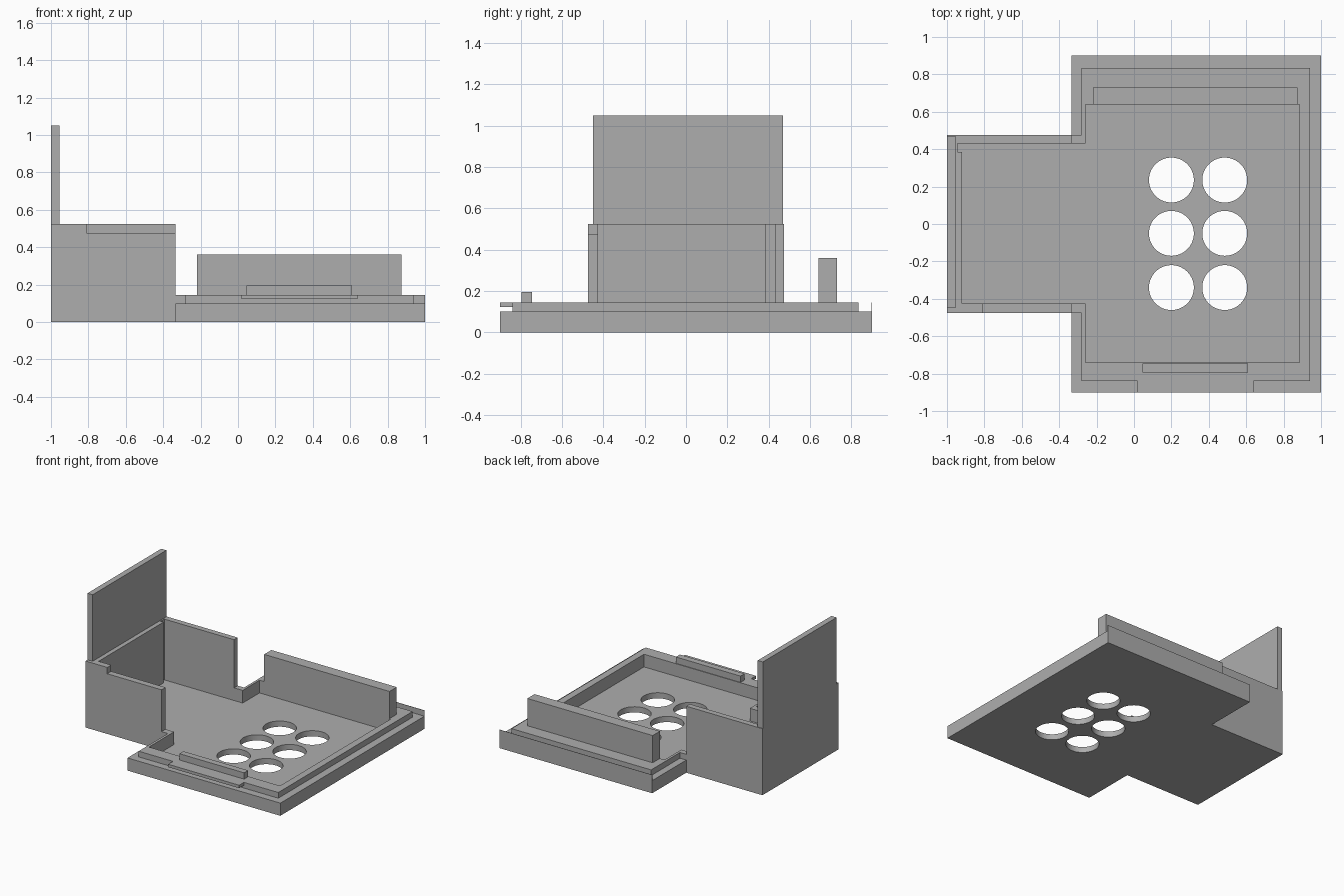
import bpy
import bmesh

cube = bpy.data.objects.get("Cube")
if cube:
    bpy.data.objects.remove(cube, do_unlink=True)

grey = bpy.data.materials.new("mid_grey")
grey.use_nodes = True
colour = (0.42, 0.42, 0.42, 1)
grey.diffuse_color = colour
grey.node_tree.nodes["Principled BSDF"].inputs["Base Color"].default_value = colour


def prism(name, outline, z0, z1):
    """Extrude a flat outline from z0 up to z1."""
    bm = bmesh.new()
    face = bm.faces.new([bm.verts.new((x, y, z0)) for x, y in outline])
    top = bmesh.ops.extrude_face_region(bm, geom=[face])["geom"]
    verts = [v for v in top if isinstance(v, bmesh.types.BMVert)]
    bmesh.ops.translate(bm, verts=verts, vec=(0, 0, z1 - z0))
    bmesh.ops.recalc_face_normals(bm, faces=bm.faces)
    mesh = bpy.data.meshes.new(name)
    bm.to_mesh(mesh)
    bm.free()
    mesh.materials.append(grey)
    obj = bpy.data.objects.new(name, mesh)
    bpy.context.collection.objects.link(obj)
    return obj


def box(name, x0, x1, y0, y1, z0, z1):
    return prism(name, [(x0, y0), (x1, y0), (x1, y1), (x0, y1)], z0, z1)


def tee(main, ext):
    """Outline of a main rectangle with a narrower bay on its -x side."""
    x0, x1, y0, y1 = main
    ex, e0, e1 = ext
    return [(ex, e0), (x0, e0), (x0, y0), (x1, y0),
            (x1, y1), (x0, y1), (x0, e1), (ex, e1)]


def cut(obj, cutters):
    for c in cutters:
        m = obj.modifiers.new("cut", 'BOOLEAN')
        m.operation = 'DIFFERENCE'
        m.solver = 'EXACT'
        m.object = c
    bpy.context.view_layer.update()
    deps = bpy.context.evaluated_depsgraph_get()
    mesh = bpy.data.meshes.new_from_object(obj.evaluated_get(deps))
    obj.modifiers.clear()
    obj.data = mesh


# Tray and raised lip, hollowed by one cavity
LEDGE, LIP, FLOOR = 0.1, 0.145, 0.045
tray = prism("base_tray", tee((-0.335, 1, -0.9, 0.9), (-1, -0.475, 0.475)), 0, LEDGE)
lip = prism("raised_lip", tee((-0.28, 0.94, -0.84, 0.835), (-0.335, -0.475, 0.475)),
            LEDGE, LIP)
cavity = prism("cavity_cutter",
               tee((-0.26, 0.885, -0.74, 0.64), (-0.945, -0.425, 0.43)), FLOOR, 0.3)

# Six round floor holes
holes = []
for x in (0.2, 0.485):
    for y in (0.235, -0.05, -0.34):
        bpy.ops.mesh.primitive_cylinder_add(vertices=64, radius=0.12, depth=0.4,
                                            location=(x, y, 0))
        hole = bpy.context.object
        hole.name = "hole_cutter"
        hole.data.materials.append(grey)
        holes.append(hole)

cut(tray, [cavity] + holes)
cut(lip, [cavity])
for c in [cavity] + holes:
    bpy.data.objects.remove(c, do_unlink=True)

# Ridges, front tab and thin rear skirt
box("rear_ridge", -0.22, 0.875, 0.64, 0.73, LIP, 0.36)
box("front_ridge", 0.045, 0.61, -0.795, -0.745, LIP, 0.195)
box("front_tab", 0.02, 0.64, -0.9, -0.84, 0.122, LIP)
box("rear_skirt", -0.335, 1, 0.897, 0.9, LEDGE, LIP)

# Bay walls: the front one is stepped
TOP, STEP = 0.525, 0.475
box("bay_end_wall", -1, -0.945, -0.475, 0.475, LEDGE, TOP)
box("bay_end_lining", -0.945, -0.92, -0.425, 0.385, FLOOR, TOP)
box("bay_rear_wall", -0.945, -0.335, 0.43, 0.475, LEDGE, TOP)
box("bay_front_wall", -0.945, -0.335, -0.475, -0.425, LEDGE, STEP)
box("bay_front_wall_step", -0.945, -0.81, -0.475, -0.425, STEP, TOP)

# Tall upright panel
box("upright_panel", -1, -0.955, -0.45, 0.47, TOP, 1.05)

for obj in (tray, lip):
    bpy.ops.object.select_all(action='DESELECT')
    obj.select_set(True)
    bpy.context.view_layer.objects.active = obj
    bpy.ops.object.shade_smooth_by_angle()
